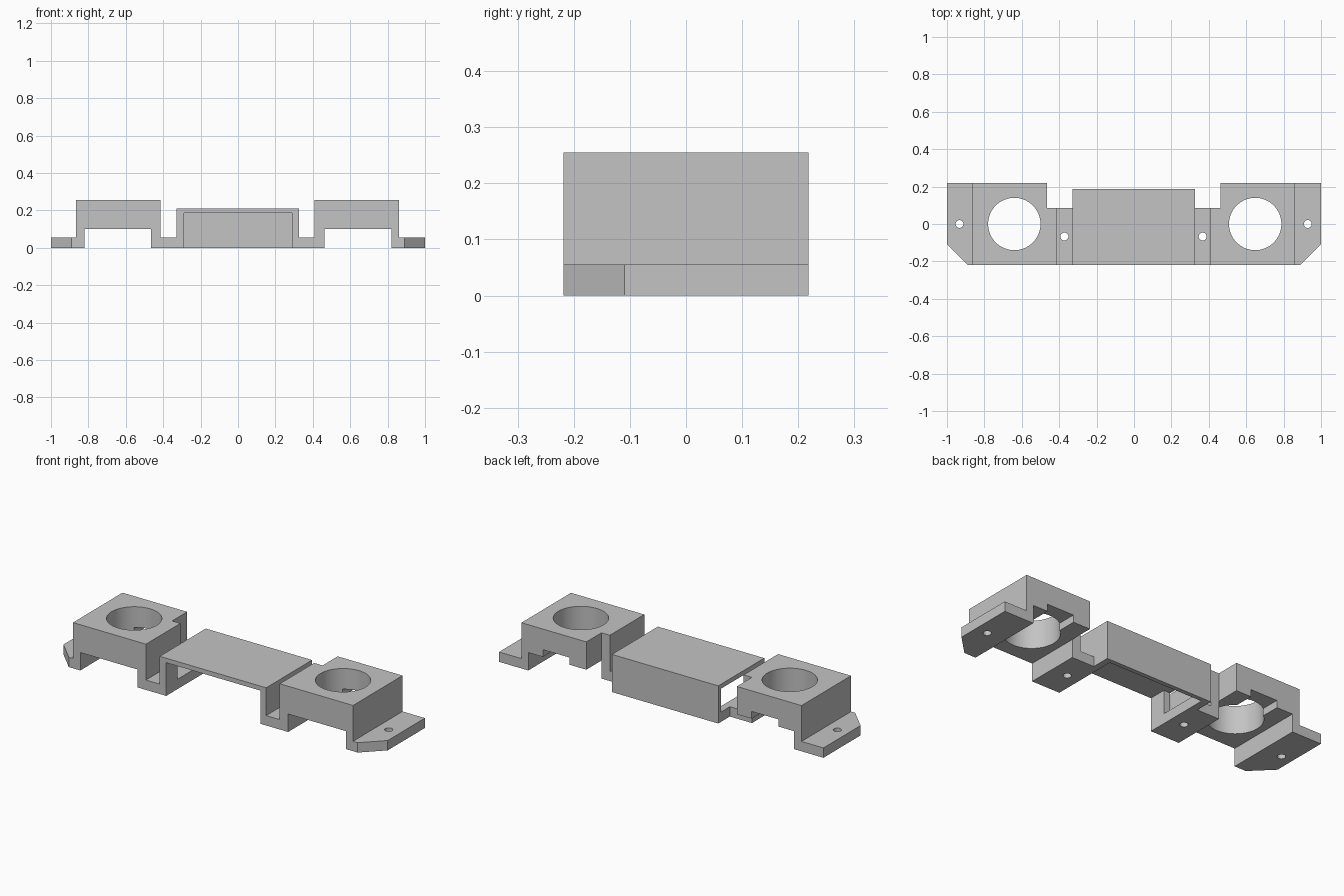
import bpy
import bmesh
from mathutils import Vector

cube = bpy.data.objects.get("Cube")
if cube:
    bpy.data.objects.remove(cube, do_unlink=True)

grey = bpy.data.materials.new("plain grey")
grey.use_nodes = True
grey.diffuse_color = (0.55, 0.55, 0.55, 1)
grey.node_tree.nodes["Principled BSDF"].inputs["Base Color"].default_value = (0.55, 0.55, 0.55, 1)

HALF_DEPTH = 0.218


def make_object(name, bm):
    bmesh.ops.recalc_face_normals(bm, faces=bm.faces)
    mesh = bpy.data.meshes.new(name)
    bm.to_mesh(mesh)
    bm.free()
    mesh.materials.append(grey)
    obj = bpy.data.objects.new(name, mesh)
    bpy.context.collection.objects.link(obj)
    return obj


def prism(name, points, push):
    """Extrude a closed outline of 3D points along a vector."""
    bm = bmesh.new()
    face = bm.faces.new([bm.verts.new(p) for p in points])
    grown = bmesh.ops.extrude_face_region(bm, geom=[face])["geom"]
    verts = [v for v in grown if isinstance(v, bmesh.types.BMVert)]
    bmesh.ops.translate(bm, vec=Vector(push), verts=verts)
    return make_object(name, bm)


def box(name, x0, x1, y0, y1, z0, z1):
    outline = [(x0, y0, z0), (x1, y0, z0), (x1, y1, z0), (x0, y1, z0)]
    return prism(name, outline, (0, 0, z1 - z0))


def cylinder(name, x, y, radius, segments):
    bm = bmesh.new()
    bmesh.ops.create_cone(bm, cap_ends=True, segments=segments,
                          radius1=radius, radius2=radius, depth=1)
    bmesh.ops.translate(bm, vec=(x, y, 0), verts=bm.verts)
    return make_object(name, bm)


def combine(target, tool, operation):
    """Apply a boolean and remove the tool object."""
    tool.hide_render = True
    mod = target.modifiers.new("shape", "BOOLEAN")
    mod.operation = operation
    mod.solver = "EXACT"
    mod.object = tool
    bpy.context.view_layer.objects.active = target
    bpy.ops.object.modifier_apply(modifier=mod.name)
    bpy.data.objects.remove(tool, do_unlink=True)


# Main body: front outline swept through the depth
outline = [
    (-1, 0), (-.82, 0), (-.82, .1), (-.466, .1), (-.466, 0), (-.29, 0),
    (-.29, .185), (.29, .185), (.29, 0), (.462, 0), (.462, .1), (.82, .1),
    (.82, 0), (1, 0), (1, .055), (.862, .055), (.862, .255), (.41, .255),
    (.41, .055), (.326, .055), (.326, .21), (-.33, .21), (-.33, .055),
    (-.415, .055), (-.415, .255), (-.865, .255), (-.865, .055), (-1, .055),
]
body = prism("bracket_body", [(x, -HALF_DEPTH, z) for x, z in outline],
             (0, 2 * HALF_DEPTH, 0))

# Stepped relief along the rear
relief = [(-.466, .3), (-.466, .085), (-.33, .085), (-.33, .187),
          (.326, .187), (.326, .085), (.462, .085), (.462, .3)]
combine(body, prism("rear_relief", [(x, y, -.1) for x, y in relief], (0, 0, .5)),
        "DIFFERENCE")

# Closed rear of the central cover
combine(body, box("rear_wall", -.31, .31, .163, .187, 0, .2), "UNION")

# Window in the right wall of the cover
combine(body, box("side_window", -.4, -.2, -.12, .163, .055, .185), "DIFFERENCE")

for side, hole_x, outer_x, inner_x in ((-1, -.64, -.933, -.372), (1, .648, .929, .367)):
    # Large round opening and its cable notch at the rear
    combine(body, cylinder("sensor_opening", hole_x, 0, .14, 64), "DIFFERENCE")
    combine(body, box("cable_notch", hole_x - .082, hole_x + .082, .06, .3, .05, .14),
            "DIFFERENCE")
    # Screw holes
    combine(body, cylinder("outer_screw_hole", outer_x, 0, .021, 32), "DIFFERENCE")
    combine(body, cylinder("inner_screw_hole", inner_x, -.067, .021, 32), "DIFFERENCE")
    # Chamfered front corner of the mounting tab
    corner = [(side * .78, -.328, -.1), (side * 1.1, -.328, -.1), (side * 1.1, -.01, -.1)]
    combine(body, prism("corner_cut", corner, (0, 0, .16)), "DIFFERENCE")

bpy.ops.object.select_all(action="DESELECT")
body.select_set(True)
bpy.context.view_layer.objects.active = body
bpy.ops.object.shade_smooth_by_angle(angle=0.5)
